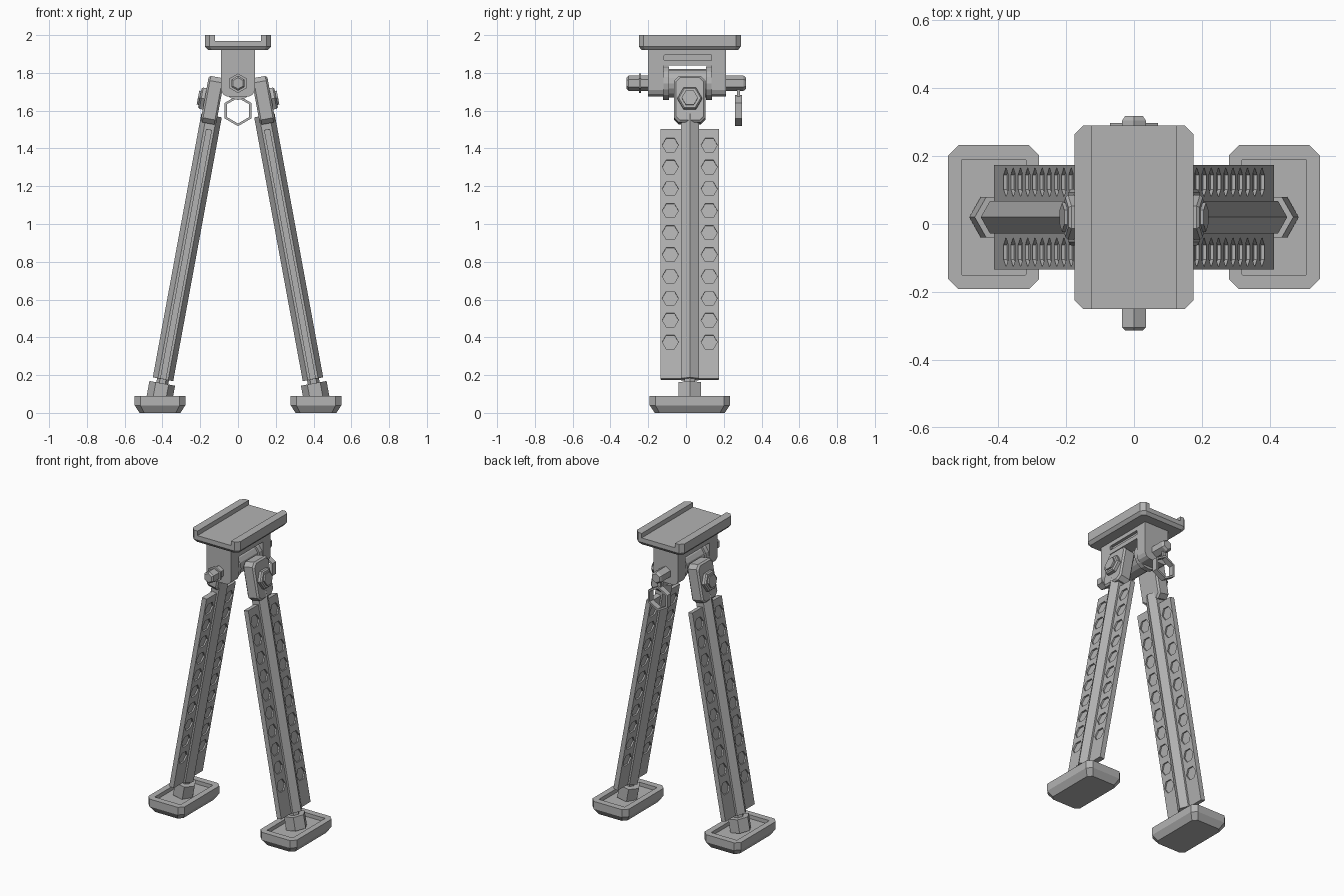
import bpy, bmesh, math
from mathutils import Matrix, Vector

cube = bpy.data.objects.get("Cube")
if cube:
    bpy.data.objects.remove(cube, do_unlink=True)

GREY = (0.45, 0.45, 0.45, 1)
metal = bpy.data.materials.new("grey_metal")
metal.use_nodes = True
metal.diffuse_color = GREY
metal.node_tree.nodes["Principled BSDF"].inputs["Base Color"].default_value = GREY

MID = 0.02                                            # depth of the centre plane
UP = Matrix.Identity(4)                               # layers stack along z
AX = Matrix(((0, 0, 1, 0), (1, 0, 0, 0), (0, 1, 0, 0), (0, 0, 0, 1)))  # along x
AY = Matrix(((1, 0, 0, 0), (0, 0, 1, 0), (0, 1, 0, 0), (0, 0, 0, 1)))  # along y


def hexagon(r, u=0, v=0, turn=0, sides=6):
    step = 2 * math.pi / sides
    return [(u + r * math.cos(turn + i * step), v + r * math.sin(turn + i * step))
            for i in range(sides)]


def panel(hu, hv, c, u=0, v=0):
    """Rectangle with cut corners."""
    pts = [(hu, hv - c), (hu - c, hv), (c - hu, hv), (-hu, hv - c),
           (-hu, c - hv), (c - hu, -hv), (hu - c, -hv), (hu, c - hv)]
    return [(u + a, v + b) for a, b in pts]


def add_loft(bm, layers, matrix, ring=False):
    rows = [[bm.verts.new(matrix @ Vector((u, v, h))) for u, v in outline]
            for outline, h in layers]
    n = len(rows[0])
    pairs = list(zip(rows, rows[1:]))
    if ring:
        pairs.append((rows[-1], rows[0]))
    else:
        bm.faces.new(rows[0])
        bm.faces.new(rows[-1])
    for a, b in pairs:
        for i in range(n):
            j = (i + 1) % n
            bm.faces.new((a[i], a[j], b[j], b[i]))


def finish(name, bm):
    bmesh.ops.recalc_face_normals(bm, faces=bm.faces)
    mesh = bpy.data.meshes.new(name)
    bm.to_mesh(mesh)
    bm.free()
    mesh.materials.append(metal)
    obj = bpy.data.objects.new(name, mesh)
    bpy.context.scene.collection.objects.link(obj)
    return obj


def loft(name, layers, matrix=UP, ring=False):
    bm = bmesh.new()
    add_loft(bm, layers, matrix, ring)
    return finish(name, bm)


def prism(name, outline, lo, hi, matrix=UP):
    return loft(name, [(outline, lo), (outline, hi)], matrix)


# Mounting plate with two side rails
top = panel(0.175, 0.27, 0.025, 0, MID)
loft("mount_plate", [(panel(0.158, 0.255, 0.02, 0, MID), 1.92), (top, 1.94), (top, 1.97)])
for side, label in ((1, "left"), (-1, "right")):
    rail = [(0.123, -0.27), (0.15, -0.27), (0.175, -0.245),
            (0.175, 0.245), (0.15, 0.27), (0.123, 0.27)]
    prism(label + "_rail", [(side * x, y + MID) for x, y in rail], 1.965, 2.0)

# Yoke: slotted bridge, two end blocks and a hinge barrel between them
bridge = panel(0.205, 0.042, 0.001, 0.007, 1.88)
slot = panel(0.135, 0.014, 0.008, 0.015, 1.88)
loft("yoke_bridge", [(slot, -0.07), (slot, -0.09), (bridge, -0.09),
                     (bridge, 0.09), (slot, 0.09), (slot, 0.07)], AX)
block = [(-0.09, 1.92), (-0.09, 1.71), (-0.08, 1.688), (-0.06, 1.675),
         (0.06, 1.675), (0.08, 1.688), (0.09, 1.71), (0.09, 1.92)]
prism("front_yoke_block", block, -0.2, -0.12, AY)
prism("back_yoke_block", block, 0.135, 0.212, AY)
BOLT_Z = 1.745
prism("hinge_barrel", hexagon(0.075, 0, BOLT_Z, 0, 16), -0.122, 0.137, AY)
for label, y in (("front", -0.122), ("back", 0.105)):
    prism(label + "_hinge_collar", hexagon(0.088, 0, BOLT_Z, 0, 16), y, y + 0.032, AY)

# Cross bolt with washer, end cap and hexagonal pull ring
point_up = math.pi / 2
shaft, tip = (hexagon(r, 0, BOLT_Z, point_up) for r in (0.04, 0.03))
loft("cross_bolt", [(tip, -0.314), (shaft, -0.305), (shaft, 0.305), (tip, 0.318)], AY)
prism("bolt_washer", hexagon(0.052, 0, BOLT_Z, point_up), -0.25, -0.238, AY)
outer, inner = (hexagon(r, 0, 1.60, point_up) for r in (0.082, 0.068))
loft("pull_ring", [(outer, 0.26), (outer, 0.297), (inner, 0.297), (inner, 0.26)], AY, True)
prism("ring_link", panel(0.012, 0.025, 0.002, 0, 1.695), 0.27, 0.287, AY)

# Legs, built in a tilted frame whose z runs up the leg
TILT = math.radians(10.43)
LEG = Matrix.Translation((0.397, MID, 0.178)) @ Matrix.Rotation(-TILT, 4, 'Y')
for side, label in ((1, "left"), (-1, "right")):
    flip = Matrix.Scale(side, 4, (1, 0, 0))
    leg = flip @ LEG
    across = leg @ AX

    prism(label + "_leg_tube", hexagon(0.055), 0, 1.42, leg)

    # Flat wings with two rows of hexagonal pockets on both faces
    wing = prism(label + "_leg_wings", panel(0.154, 0.6725, 0.001, 0, 0.6725),
                 -0.016, 0.016, across)
    bm = bmesh.new()
    for i in range(10):
        for y in (-0.103, 0.103):
            for x in (-0.03, 0.03):
                cut = hexagon(0.043, y, 0.198 + i * 0.1178)
                add_loft(bm, [(cut, x - 0.024), (cut, x + 0.024)], across)
    cutter = finish(label + "_pocket_cutter", bm)
    cutter.hide_render = True
    mod = wing.modifiers.new("pockets", 'BOOLEAN')
    mod.operation, mod.solver, mod.object = 'DIFFERENCE', 'EXACT', cutter
    graph = bpy.context.evaluated_depsgraph_get()
    carved = bpy.data.meshes.new_from_object(wing.evaluated_get(graph))
    wing.modifiers.clear()
    wing.data = carved
    bpy.data.objects.remove(cutter, do_unlink=True)

    # Hinge head with its hexagonal bolt
    head = panel(0.083, 0.125, 0.025, 0, 1.50)
    face = panel(0.073, 0.115, 0.022, 0, 1.50)
    loft(label + "_leg_head", [(face, -0.032), (head, -0.022), (head, 0.042), (face, 0.052)],
         across)
    flange, nut = hexagon(0.066, 0, 1.50), hexagon(0.043, 0, 1.50)
    loft(label + "_head_bolt", [(flange, 0.04), (flange, 0.07), (hexagon(0.058, 0, 1.50), 0.078),
                                (nut, 0.078), (nut, 0.088)], across)

    # Ankle neck, socket and foot
    prism(label + "_ankle_neck", hexagon(0.032), -0.06, 0.02, leg)
    prism(label + "_ankle_socket", hexagon(0.069), -0.11, -0.022, leg)
    sole = panel(0.108, 0.185, 0.025, 0.413, MID)
    edge = panel(0.134, 0.212, 0.03, 0.413, MID)
    well = panel(0.095, 0.17, 0.002, 0.413, MID)
    loft(label + "_foot", [(sole, 0), (edge, 0.04), (edge, 0.09), (well, 0.09), (well, 0.065)],
         flip)
